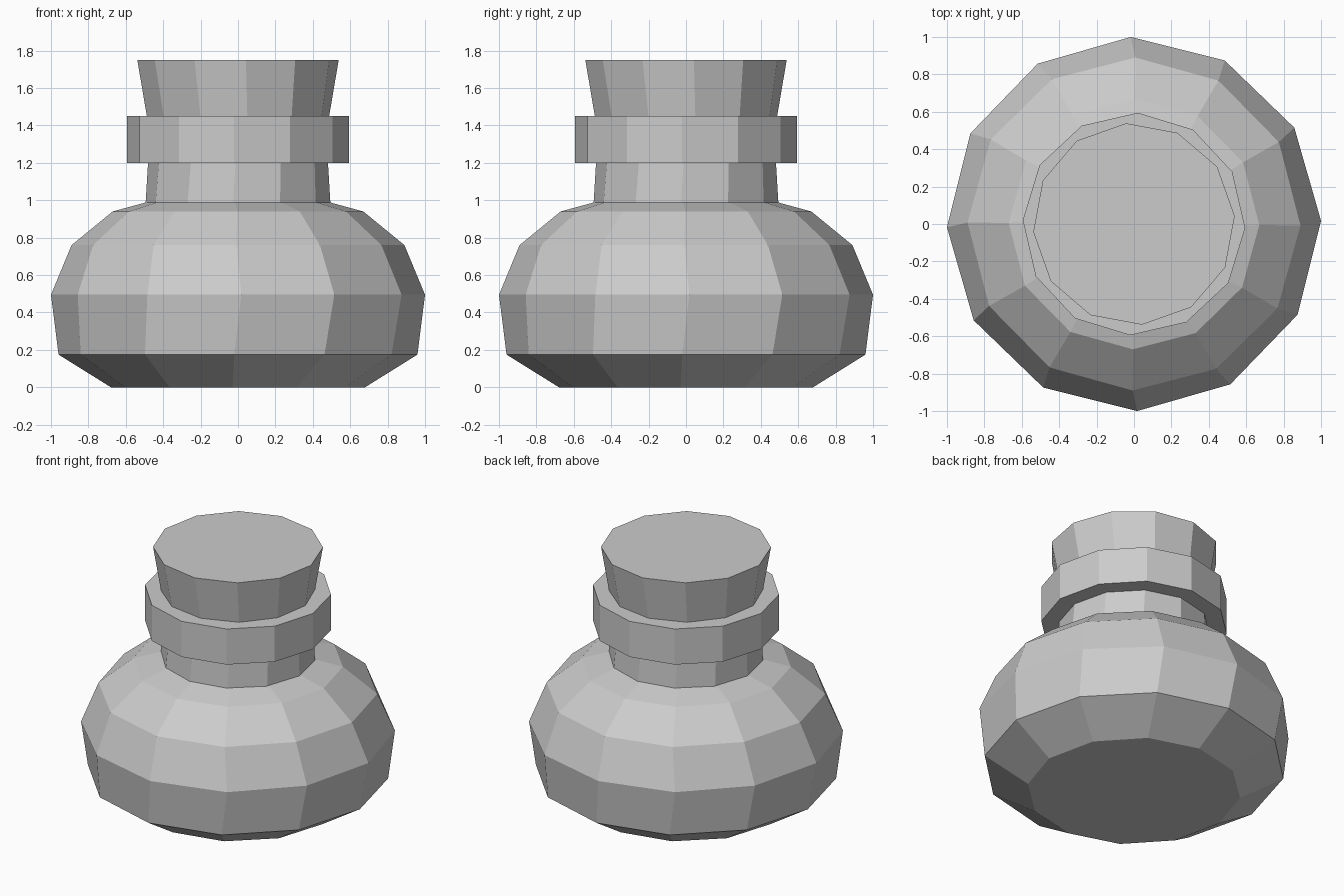
import bpy, bmesh
from math import cos, sin, pi, radians

if "Cube" in bpy.data.objects:
    bpy.data.objects.remove(bpy.data.objects["Cube"])

SIDES = 12


def lathe(name, rings):
    """Closed 12-sided solid from (radius, height, twist in degrees) rings."""
    bm = bmesh.new()
    loops = []
    for r, z, twist in rings:
        angles = [2 * pi * i / SIDES + radians(twist) for i in range(SIDES)]
        loops.append([bm.verts.new((r * cos(a), r * sin(a), z)) for a in angles])
    for low, high in zip(loops, loops[1:]):
        for i in range(SIDES):
            j = (i + 1) % SIDES
            bm.faces.new((low[i], low[j], high[j], high[i]))
    bm.faces.new(loops[0][::-1])
    bm.faces.new(loops[-1])
    bmesh.ops.recalc_face_normals(bm, faces=bm.faces)
    mesh = bpy.data.meshes.new(name)
    bm.to_mesh(mesh)
    bm.free()
    obj = bpy.data.objects.new(name, mesh)
    bpy.context.collection.objects.link(obj)
    return obj


# Round flask belly, slightly twisted from ring to ring
lathe("flask_body", [(0.68, 0, -2.5), (0.96, 0.175, -1.2), (1.0, 0.495, 1),
                     (0.89, 0.76, -0.5), (0.67, 0.94, -0.5), (0.45, 1.0, -2)])

# Neck rising into the collar
lathe("flask_neck", [(0.495, 0.98, -3), (0.48, 1.22, -1.5)])

# Collar around the mouth
lathe("collar", [(0.595, 1.2, -2), (0.595, 1.45, -2)])

# Flared stopper
lathe("stopper", [(0.485, 1.42, 6), (0.54, 1.75, 4.5)])
